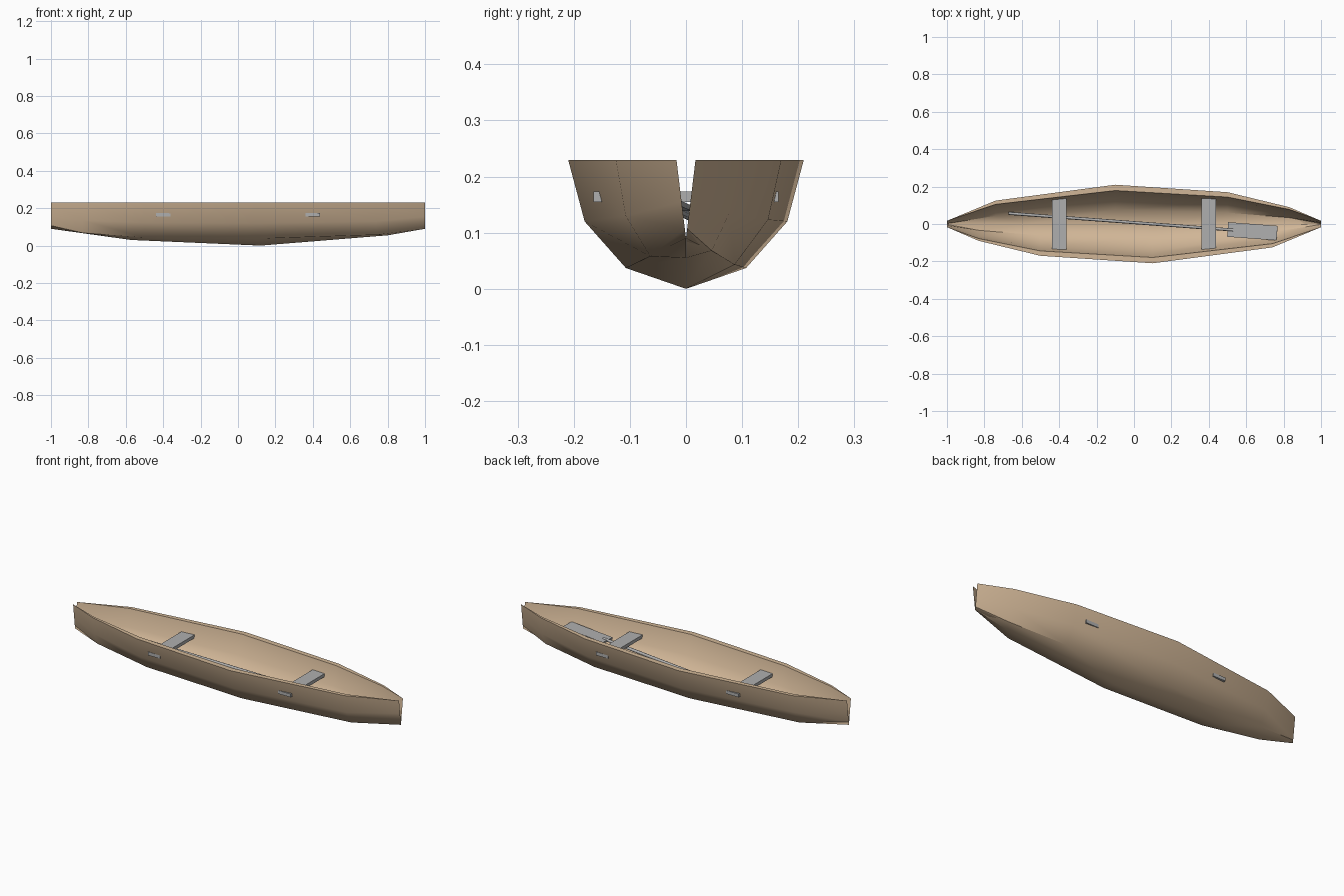
import bpy, bmesh
from mathutils import Vector, Matrix

cube = bpy.data.objects.get("Cube")
if cube:
    bpy.data.objects.remove(cube)


def material(name, rgb):
    m = bpy.data.materials.new(name)
    m.use_nodes = True
    m.diffuse_color = (*rgb, 1)
    m.node_tree.nodes["Principled BSDF"].inputs["Base Color"].default_value = (*rgb, 1)
    return m


tan = material("tan_hull", (0.64, 0.47, 0.31))
grey = material("grey_wood", (0.43, 0.43, 0.43))


def finish(bm, name, mat, angle=None):
    bmesh.ops.recalc_face_normals(bm, faces=bm.faces)
    mesh = bpy.data.meshes.new(name)
    bm.to_mesh(mesh)
    bm.free()
    mesh.materials.append(mat)
    obj = bpy.data.objects.new(name, mesh)
    bpy.context.collection.objects.link(obj)
    if angle:
        bpy.ops.object.select_all(action='DESELECT')
        obj.select_set(True)
        bpy.context.view_layer.objects.active = obj
        bpy.ops.object.shade_smooth_by_angle(angle=angle)
    return obj


# Hull: each side is the other turned half a circle, sharing one keel line
TOP = 0.23
KEEL = [(-1, 0.09), (-0.57, 0.03), (0.12, 0), (0.8, 0.055), (1, 0.09)]
STATION_X = [-1, -0.74, -0.1, 0.5, 0.83, 1]
WIDTH = [0.017, 0.125, 0.21, 0.17, 0.09, 0.017]
CHINE_Z = [0.107, 0.058, 0.037, 0.043, 0.068, 0.107]
BILGE_Z = [0.155, 0.13, 0.12, 0.123, 0.135, 0.155]
WALL = [0, 0.02, 0.031, 0.026, 0.012, 0]

bm = bmesh.new()
keel_out = [bm.verts.new((x, 0, z)) for x, z in KEEL]
keel_in = [keel_out[0]] + [bm.verts.new((x, 0, z + 0.022)) for x, z in KEEL[1:4]] + [keel_out[4]]


def skin(rows):
    for a, b in zip(rows, rows[1:]):
        for i in range(len(a) - 1):
            ring = list(dict.fromkeys((a[i], a[i + 1], b[i + 1], b[i])))
            if len(ring) > 2:
                bm.faces.new(ring)


for side, keel_index in ((1, (0, 1, 2, 2, 3, 4)), (-1, (4, 3, 2, 1, 1, 0))):
    outer = [[keel_out[k] for k in keel_index]]
    inner = [[keel_in[k] for k in keel_index]]
    for share, level in ((0.51, CHINE_Z), (0.86, BILGE_Z), (1, [TOP] * 6)):
        out_row, in_row = [], []
        for i, x in enumerate(STATION_X):
            y, z = WIDTH[i] * share, level[i]
            if i in (0, 5):                      # the wall closes to an edge at the stems
                y = WIDTH[i] * (z - 0.09) / (TOP - 0.09)
            v = bm.verts.new((side * x, side * y, z))
            out_row.append(v)
            if WALL[i]:
                lift = 0 if share == 1 else 0.6 * WALL[i] * (1.2 - share)
                v = bm.verts.new((side * x, side * (y - WALL[i]), z + lift))
            in_row.append(v)
        outer.append(out_row)
        inner.append(in_row)
    skin(outer)
    skin(inner)
    skin([outer[-1], inner[-1]])                 # gunwale
finish(bm, "hull", tan, 0.72)


def box(name, size, matrix):
    bm = bmesh.new()
    bmesh.ops.create_cube(bm, size=1, matrix=matrix @ Matrix.Diagonal((*size, 1)))
    return finish(bm, name, grey)


# Seats run through the hull sides
for name, x in (("right_seat", -0.4), ("left_seat", 0.4)):
    box(name, (0.076, 0.33, 0.018), Matrix.Translation((x, 0, 0.164)))

# Paddle lying under the seats
start, end = Vector((-0.67, 0.057, 0.106)), Vector((0.53, -0.032, 0.147))
along = (end - start).normalized()
turn = along.to_track_quat('X', 'Z').to_matrix().to_4x4()

bm = bmesh.new()
bmesh.ops.create_cone(bm, cap_ends=True, segments=8, radius1=0.008, radius2=0.008,
                      depth=(end - start).length,
                      matrix=Matrix.Translation((start + end) / 2)
                      @ along.to_track_quat('Z', 'Y').to_matrix().to_4x4())
finish(bm, "paddle_shaft", grey, 0.9)
box("paddle_blade", (0.265, 0.078, 0.01), Matrix.Translation((0.633, -0.039, 0.148)) @ turn)
